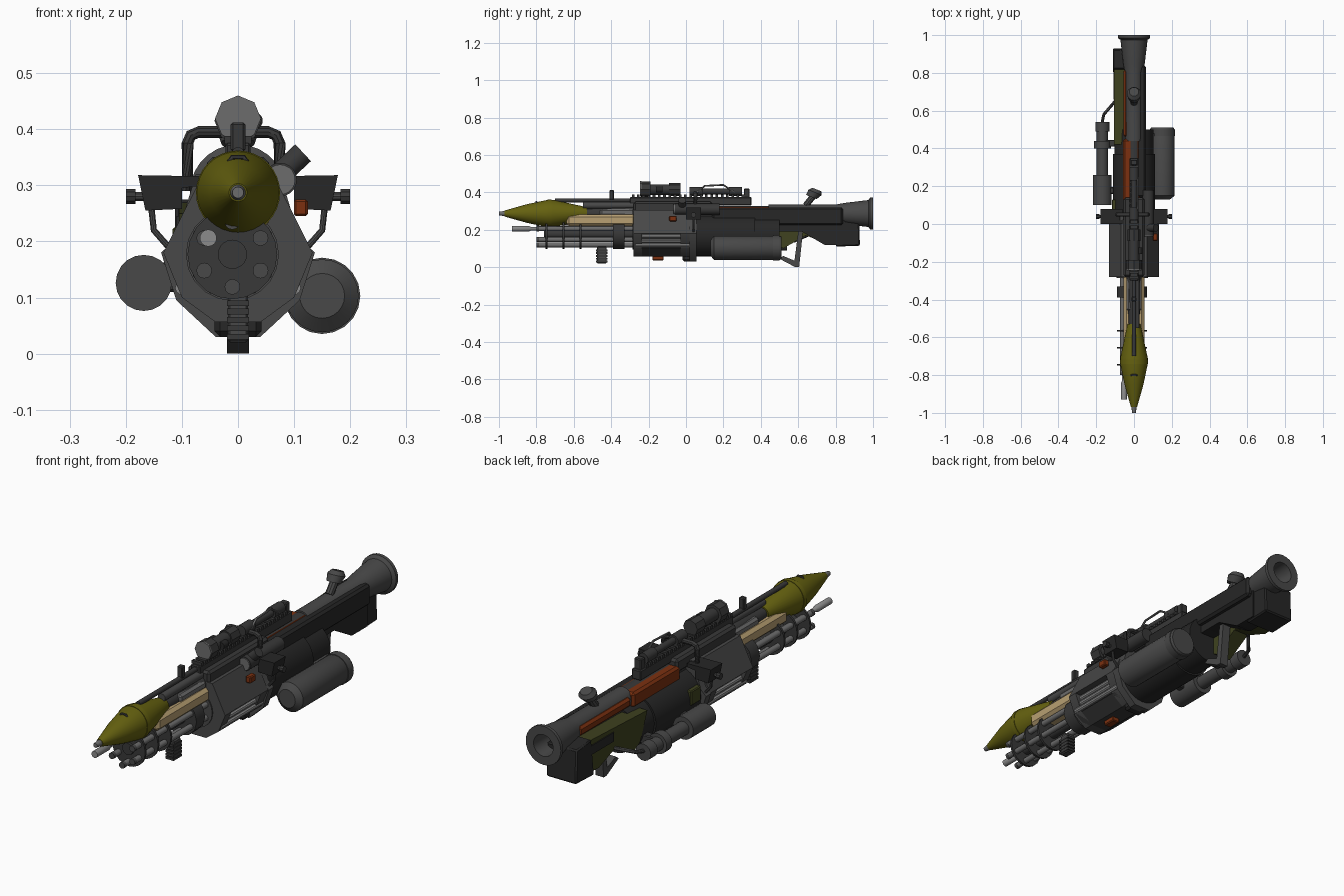
import bpy
import bmesh
import math
from mathutils import Vector

cube = bpy.data.objects.get("Cube")
if cube:
    bpy.data.objects.remove(cube, do_unlink=True)


def material(name, red, green, blue):
    mat = bpy.data.materials.new(name)
    mat.use_nodes = True
    mat.diffuse_color = (red, green, blue, 1)
    shader = mat.node_tree.nodes["Principled BSDF"]
    shader.inputs["Base Color"].default_value = mat.diffuse_color
    return mat


def neutral(name, value):
    return material(name, value, value, value)


BLACK = neutral("black polymer", .02)
DARK = neutral("dark steel", .04)
GREY = neutral("gunmetal", .065)
STEEL = neutral("worn steel", .15)
SILVER = neutral("bright steel", .26)
OLIVE = material("olive yellow", .13, .12, .005)
TAN = material("tan wood", .48, .35, .17)
RUST = material("red wood", .2, .03, .005)
GREEN = material("dark green", .05, .055, .014)

# Shared axes and stations along the length
TUBE_Z = .287
ROTOR_X, ROTOR_Z = -.01, .177
SCOPE_Z = .415
SHROUD, PLATE = -.28, .02
FORWARD = Vector((0, 1, 0))
parts = []


def finish(name, bm, mat, bevel=0):
    bmesh.ops.recalc_face_normals(bm, faces=bm.faces)
    if bevel:
        bmesh.ops.bevel(bm, geom=bm.edges[:], offset=bevel, segments=1, affect="EDGES")
    mesh = bpy.data.meshes.new(name)
    bm.to_mesh(mesh)
    bm.free()
    mesh.materials.append(mat)
    part = bpy.data.objects.new(name, mesh)
    bpy.context.collection.objects.link(part)
    parts.append(part)
    return part


def sweep(name, mat, path, radii, segs, axis=None):
    """Join rings placed along a path and cap both ends."""
    bm = bmesh.new()
    points = [Vector(p) for p in path]
    rings = []
    for i, (point, radius) in enumerate(zip(points, radii)):
        along = axis or points[min(i + 1, len(points) - 1)] - points[max(i - 1, 0)]
        turn = along.to_track_quat("Z", "Y")
        angles = [math.tau * k / segs for k in range(segs)]
        rings.append([bm.verts.new(point + turn @ Vector((math.cos(a), math.sin(a), 0)) * radius)
                      for a in angles])
    for a, b in zip(rings, rings[1:]):
        for k in range(segs):
            bm.faces.new((a[k - 1], a[k], b[k], b[k - 1]))
    bm.faces.new(rings[0])
    bm.faces.new(rings[-1])
    return finish(name, bm, mat)


def lathe(name, mat, profile, x=0, z=TUBE_Z, segs=24):
    path = [(x, y, z) for y, radius in profile]
    return sweep(name, mat, path, [radius for y, radius in profile], segs, FORWARD)


def tube(name, mat, start, end, radius, x=0, z=TUBE_Z, segs=20):
    return lathe(name, mat, [(start, radius), (end, radius)], x, z, segs)


def pipe(name, mat, radius, path, segs=10):
    return sweep(name, mat, path, [radius] * len(path), segs)


def prism(name, mat, outline, start, end, sideways=False, bevel=0):
    """Extrude an xz outline along y, or a yz outline along x."""
    bm = bmesh.new()

    def place(a, b, depth):
        return Vector((depth, a, b) if sideways else (a, depth, b))

    face = bm.faces.new([bm.verts.new(place(a, b, start)) for a, b in outline])
    grown = bmesh.ops.extrude_face_region(bm, geom=[face])["geom"]
    moved = [v for v in grown if isinstance(v, bmesh.types.BMVert)]
    bmesh.ops.translate(bm, vec=place(0, 0, end - start), verts=moved)
    return finish(name, bm, mat, bevel)


def box(name, mat, start, end, bottom, top, width, x=0, bevel=.004):
    left, right = x - width / 2, x + width / 2
    outline = [(left, bottom), (right, bottom), (right, top), (left, top)]
    return prism(name, mat, outline, start, end, bevel=bevel)


def mirrored(half):
    return half + [(-x, *rest) for x, *rest in reversed(half)]


def mirror_object(part):
    part.modifiers.new("mirror", "MIRROR")


# Warhead
lathe("warhead_fuse", STEEL, [(-1, .01), (-.95, .016)])
lathe("warhead", OLIVE, [(-.97, .016), (-.85, .05), (-.74, .073), (-.71, .073), (-.53, .034)], segs=32)
tube("warhead_band", OLIVE, start=-.74, end=-.72, radius=.075, segs=32)
pipe("warhead_lug", DARK, .005, mirrored([(-.02, -.8, .335), (-.01, -.8, .35)]))

# Launch tube, with a flared rear, a flat rim and a bore
lathe("launch_tube", DARK, [(-.56, .026), (-.3, .04), (.45, .04)])
lathe("rear_flare", GREY, [(.44, .047), (.8, .048), (.85, .057), (.975, .072), (.985, .086),
                           (1, .086), (1, .048), (.8, .04)], segs=28)

# Rotary barrel cluster
for i in range(6):
    angle = math.tau * (i + .5) / 6
    x, z = ROTOR_X + .058 * math.cos(angle), ROTOR_Z + .058 * math.sin(angle)
    tube(f"rotary_barrel_{i}", STEEL, start=-.79, end=PLATE, radius=.013, x=x, z=z, segs=12)
    tube(f"muzzle_{i}", GREY, start=-.8, end=-.785, radius=.014, x=x, z=z, segs=12)
tube("rotary_axle", DARK, start=-.76, end=PLATE, radius=.026, x=ROTOR_X, z=ROTOR_Z)
for i in range(3):
    y = -.75 + .09 * i
    tube(f"barrel_disc_{i}", DARK, y, y + .01, radius=.08, x=ROTOR_X, z=ROTOR_Z)
tube("barrel_clamp", DARK, start=-.39, end=-.33, radius=.08, x=ROTOR_X, z=ROTOR_Z, segs=12)
tube("front_ring", GREY, SHROUD - .005, SHROUD, radius=.083, x=ROTOR_X, z=ROTOR_Z)
lathe("long_barrel", SILVER, [(-.93, .015), (-.84, .015), (-.83, .01), (SHROUD, .01)], x=-.053, z=.206)

# Shroud with open side slots
half = [(.07, .305), (.133, .18), (.1, .1), (.04, .056)]
prism("shroud_front", GREY, mirrored(half), SHROUD, SHROUD + .045)
prism("shroud_rear", GREY, mirrored(half), PLATE - .05, PLATE)
prism("shroud_top", GREY, mirrored(half[:2]), SHROUD, PLATE)
prism("shroud_bottom", DARK, mirrored(half[2:]), SHROUD + .01, PLATE)
tube("shroud_core", DARK, SHROUD + .01, PLATE, radius=.09, z=.15)
for i in range(3):
    mirror_object(tube(f"slot_bars_{i}", SILVER, SHROUD + .01, PLATE, radius=.012,
                       x=.1, z=.117 + .025 * i, segs=10))
box("belly_light", RUST, start=-.18, end=-.12, bottom=.037, top=.06, width=.036)
box("side_button", RUST, start=-.09, end=-.05, bottom=.245, top=.275, width=.025, x=.112)
box("under_box", BLACK, start=-.02, end=.05, bottom=.03, top=.07, width=.084, bevel=.01)

# Mounting plate, rear drum and side canisters
web = [(.075, .32), (.11, .205), (.137, .18), (.11, .095), (.04, .03)]
prism("mount_plate", GREY, mirrored(web), PLATE, PLATE + .035)
tube("drum_front", BLACK, start=.05, end=.37, radius=.112, z=.17, segs=32)
tube("drum_rear", BLACK, start=.37, end=.5, radius=.104, z=.17, segs=32)
box("drum_panel", GREEN, start=.06, end=.13, bottom=.16, top=.225, width=.03, x=-.102)
lathe("large_canister", GREY, [(.13, .04), (.15, .065), (.5, .065), (.51, .06)], x=.15, z=.103)
tube("large_canister_rim", GREY, start=.465, end=.5, radius=.068, x=.15, z=.103)
saddle = [(.07, .165), (.11, .155), (.15, .167), (.13, .042), (.07, .09)]
prism("large_canister_saddle", GREY, saddle, start=.16, end=.48)
for name, start, end, radius in (("body", .1, .26, .05), ("neck", .25, .5, .03),
                                 ("collar", .4, .44, .045), ("cap", .49, .54, .037)):
    tube(f"slim_canister_{name}", GREY, start, end, radius, x=-.168, z=.126)
for name, y in (("front", .16), ("rear", .41)):
    box(f"slim_canister_{name}_arm", DARK, y, y + .035, bottom=.11, top=.15, width=.09, x=-.105)
pipe("rear_hose", GREY, .008, [(-.17, .53, .13), (-.16, .58, .14), (-.1, .65, .17), (-.06, .66, .18)])

# Forearm and upper barrels
box("tan_forearm", TAN, start=-.64, end=-.27, bottom=.22, top=.282, width=.11, bevel=.014)
box("gas_block", STEEL, start=-.46, end=SHROUD, bottom=.275, top=.312, width=.08, bevel=.01)
tube("upper_barrel", DARK, start=-.7, end=.1, radius=.011, z=.357, segs=12)
tube("second_barrel", GREY, start=-.55, end=.1, radius=.018, x=.01, z=.33, segs=14)
box("front_sight", DARK, start=-.41, end=-.385, bottom=.36, top=.412, width=.026)

# Ribbed front grip and lower bracket
box("front_grip", GREY, start=-.475, end=-.425, bottom=.02, top=.11, width=.036)
for i in range(5):
    bottom = .025 + .015 * i
    box(f"grip_rib_{i}", DARK, -.48, -.42, bottom, bottom + .01, width=.04, bevel=0)
hook = [(.5, .045), (.585, 0), (.605, 0), (.625, .19), (.6, .19), (.58, .035), (.52, .06)]
prism("rear_bracket", GREY, hook, -.02, .02, sideways=True)

# Receiver, rail and optics
box("receiver", DARK, start=SHROUD, end=.14, bottom=.29, top=.35, width=.11, bevel=.01)
box("rail_base", DARK, start=-.3, end=.35, bottom=.33, top=.375, width=.045)
for i in range(22):
    y = -.29 + .028 * i
    box(f"rail_tooth_{i}", DARK, y, y + .014, bottom=.374, top=.388, width=.048, bevel=0)
tube("scope_body", DARK, start=-.2, end=-.08, radius=.028, z=SCOPE_Z, segs=12)
tube("scope_bell", DARK, start=-.24, end=-.19, radius=.042, z=SCOPE_Z, segs=8)
tube("scope_eyepiece", DARK, start=-.09, end=-.03, radius=.035, z=SCOPE_Z, segs=8)
tube("scope_lens", STEEL, start=-.245, end=-.239, radius=.041, z=SCOPE_Z + .004, segs=8)
tube("scope_turret", BLACK, start=-.16, end=-.125, radius=.016, x=.028, z=SCOPE_Z)
tube("optic_body", DARK, start=.02, end=.3, radius=.015, z=SCOPE_Z - .01)
for name, y in (("front", .02), ("rear", .23)):
    tube(f"optic_{name}_ring", DARK, y, y + .07, radius=.024, z=SCOPE_Z - .01)
pipe("optic_cable", STEEL, .005, [(.02, .06, .4), (.02, .1, .435), (.02, .2, .44), (.02, .26, .4)])
box("rear_sight", DARK, start=.31, end=.34, bottom=.37, top=.42, width=.035)
tilt = Vector((0, .4, 1))
pipe("dial_stem", GREY, .018, [(0, .64, .33), (0, .68, .38)])
sweep("dial_head", GREY, [(0, .67, .375), (0, .69, .4), (0, .7, .415)], [.03, .038, .025], 16, tilt)
tube("side_light", DARK, start=-.06, end=.18, radius=.03, x=.075, z=.31)
tube("side_light_lens", STEEL, start=-.066, end=-.06, radius=.027, x=.075, z=.31)
pipe("tilted_knob", DARK, .021, [(.07, -.02, .315), (.116, -.02, .358)], segs=14)

# Carry handle and crossbar with knobs
arch = [(.082, .05, .29), (.082, .05, .375), (.076, .05, .389), (.062, .05, .395)]
pipe("carry_handle", DARK, .011, mirrored(arch)).location.x = -.008
arm = [(.06, .3), (.1, .295), (.1, .258), (.165, .255), (.178, .318), (.06, .316)]
mirror_object(prism("crossbar", BLACK, arm, start=0, end=.08))
mirror_object(pipe("knob_stems", GREY, .008, [(.16, .04, .28), (.19, .04, .28)]))
mirror_object(pipe("knobs", DARK, .014, [(.183, .04, .28), (.2, .04, .28)]))
mirror_object(pipe("braces", GREY, .006, [(.155, .04, .265), (.15, .04, .22), (.115, .04, .18)]))

# Stock and wooden furniture
box("upper_stock", BLACK, start=.14, end=.84, bottom=.225, top=.32, width=.093, x=.017, bevel=.01)
box("wood_guard", RUST, start=.12, end=.45, bottom=.255, top=.322, width=.09, x=-.013, bevel=.01)
box("wood_strip", RUST, start=.46, end=.82, bottom=.268, top=.31, width=.036, x=-.037, bevel=.01)
side = [(.42, .25), (.85, .27), (.85, .13), (.76, .125), (.64, .17), (.52, .1), (.47, .13)]
prism("green_stock", GREEN, side, -.105, -.03, sideways=True)
box("stock_inlay", BLACK, start=.66, end=.82, bottom=.205, top=.245, width=.009, x=-.105, bevel=0)
core = [(.48, .27), (.85, .28), (.85, .12), (.74, .12), (.62, .19), (.48, .19)]
prism("black_stock", BLACK, core, -.035, .04, sideways=True)
butt = [(.82, .275), (.925, .265), (.93, .115), (.8, .11)]
prism("butt_pad", BLACK, butt, -.112, .035, sideways=True, bevel=.006)

# Smooth round parts and keep their edges crisp
bpy.ops.object.select_all(action="DESELECT")
for part in parts:
    part.select_set(True)
bpy.context.view_layer.objects.active = parts[0]
bpy.ops.object.shade_smooth_by_angle(angle=math.radians(35))
